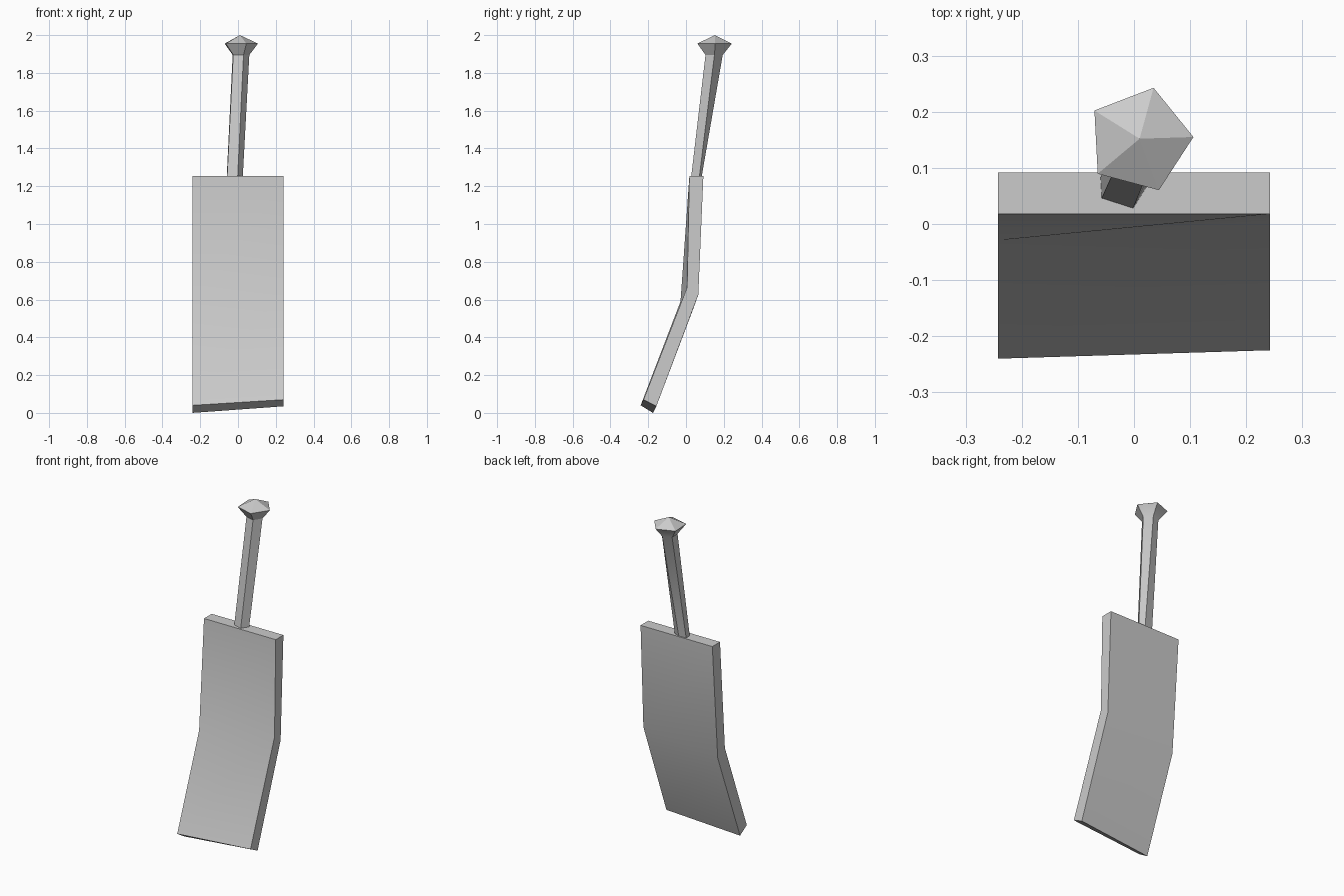
import bpy
from math import cos, sin, radians

if "Cube" in bpy.data.objects:
    bpy.data.objects.remove(bpy.data.objects["Cube"])


def loft(name, rings, tip=None):
    """Skin a stack of equal-sized rings (counter-clockwise from above, bottom to top)."""
    n = len(rings[0])
    verts = [p for ring in rings for p in ring]
    faces = [tuple(reversed(range(n)))]
    for r in range(len(rings) - 1):
        a = r * n
        for i in range(n):
            j = (i + 1) % n
            faces.append((a + i, a + j, a + n + j, a + n + i))
    last = (len(rings) - 1) * n
    if tip:
        verts.append(tip)
        faces += [(last + i, last + (i + 1) % n, last + n) for i in range(n)]
    else:
        faces.append(tuple(range(last, last + n)))
    mesh = bpy.data.meshes.new(name)
    mesh.from_pydata(verts, [], faces)
    mesh.update()
    ob = bpy.data.objects.new(name, mesh)
    bpy.context.collection.objects.link(ob)
    bpy.ops.object.select_all(action='DESELECT')
    bpy.context.view_layer.objects.active = ob
    ob.select_set(True)
    bpy.ops.object.shade_smooth_by_angle(angle=radians(30))
    return ob


def pentagon(x, y, z, r):
    return [(x + r * cos(radians(a)), y + r * sin(radians(a)), z)
            for a in range(3, 363, 72)]


# Blade: bent slab with a slightly skewed bend and bottom edge
W = 0.242


def section(front_left, front_right, back_right, back_left):
    return [(-W, *front_left), (W, *front_right), (W, *back_right), (-W, *back_left)]


loft("blade", [
    section((-0.24, 0.04), (-0.225, 0.07), (-0.157, 0.035), (-0.175, 0.0)),
    section((-0.029, 0.59), (0.006, 0.665), (0.065, 0.625), (0.04, 0.555)),
    section((0.018, 1.255), (0.018, 1.255), (0.092, 1.255), (0.092, 1.255)),
])

# Handle: five-sided grip, flattened at its root, flaring into a pointed pommel
root = [(0.025, 0.07, 1.245), (-0.01, 0.082, 1.245), (-0.06, 0.082, 1.245),
        (-0.058, 0.045, 1.245), (-0.002, 0.027, 1.245)]
loft("handle", [root,
                pentagon(0.012, 0.148, 1.895, 0.048),
                pentagon(0.01, 0.15, 1.955, 0.096)],
     tip=(0.01, 0.152, 2.0))
